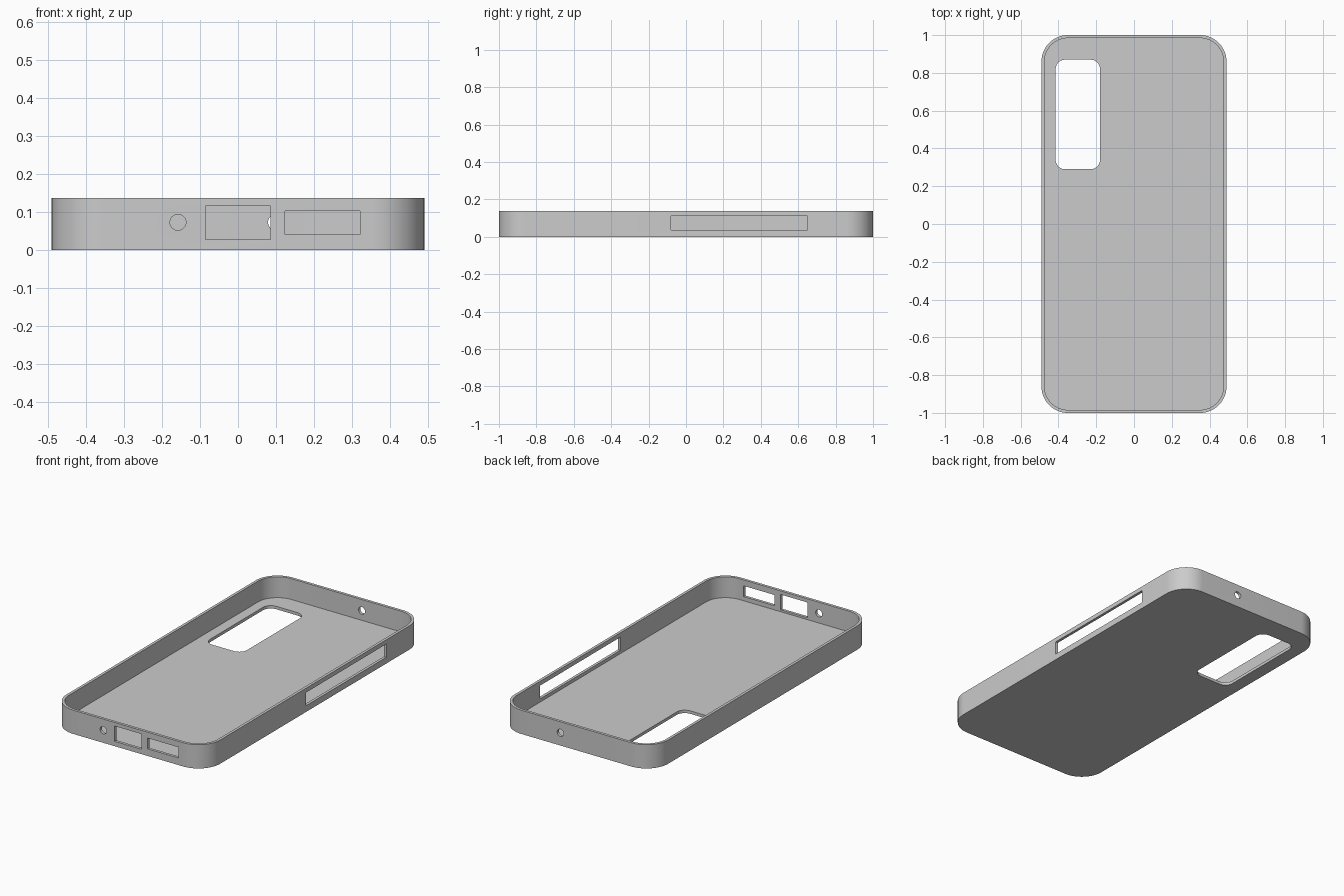
import bpy, bmesh, math
from mathutils import Matrix

if "Cube" in bpy.data.objects:
    bpy.data.objects.remove(bpy.data.objects["Cube"], do_unlink=True)

HALF_X, HALF_Y, HEIGHT = 0.49, 1.0, 0.137
WALL, FLOOR, CORNER = 0.016, 0.017, 0.14

grey = bpy.data.materials.new("case_grey")
grey.use_nodes = True
grey.diffuse_color = (0.6, 0.6, 0.6, 1)
grey.node_tree.nodes["Principled BSDF"].inputs["Base Color"].default_value = (0.6, 0.6, 0.6, 1)


def add_object(name, bm):
    bmesh.ops.recalc_face_normals(bm, faces=bm.faces)
    mesh = bpy.data.meshes.new(name)
    bm.to_mesh(mesh)
    bm.free()
    mesh.materials.append(grey)
    obj = bpy.data.objects.new(name, mesh)
    bpy.context.collection.objects.link(obj)
    return obj


def rounded_slab(name, x0, x1, y0, y1, z0, z1, radius, steps=16):
    """Rounded rectangle extruded upwards."""
    bm = bmesh.new()
    centres = [(x1 - radius, y1 - radius), (x0 + radius, y1 - radius),
               (x0 + radius, y0 + radius), (x1 - radius, y0 + radius)]
    verts = []
    for quarter, (cx, cy) in enumerate(centres):
        for i in range(steps + 1):
            a = (quarter + i / steps) * math.pi / 2
            verts.append(bm.verts.new((cx + radius * math.cos(a), cy + radius * math.sin(a), z0)))
    base = bm.faces.new(verts)
    top = bmesh.ops.extrude_face_region(bm, geom=[base])["geom"]
    bmesh.ops.translate(bm, vec=(0, 0, z1 - z0),
                        verts=[g for g in top if isinstance(g, bmesh.types.BMVert)])
    return add_object(name, bm)


def box(name, x0, x1, y0, y1, z0, z1):
    bm = bmesh.new()
    place = Matrix.Translation(((x0 + x1) / 2, (y0 + y1) / 2, (z0 + z1) / 2))
    size = Matrix.Diagonal((x1 - x0, y1 - y0, z1 - z0, 1))
    bmesh.ops.create_cube(bm, size=1, matrix=place @ size)
    return add_object(name, bm)


def round_hole(name, x, y, z, radius):
    bm = bmesh.new()
    place = Matrix.Translation((x, y, z)) @ Matrix.Rotation(math.pi / 2, 4, "X")
    bmesh.ops.create_cone(bm, cap_ends=True, segments=32, radius1=radius,
                          radius2=radius, depth=0.1, matrix=place)
    return add_object(name, bm)


# Outer body of the case
case = rounded_slab("phone_case", -HALF_X, HALF_X, -HALF_Y, HALF_Y, 0, HEIGHT, CORNER)

# Tray hollow, camera window, ports, side button slot and microphone holes
cutters = [
    rounded_slab("tray_cutter", -HALF_X + WALL, HALF_X - WALL, -HALF_Y + WALL, HALF_Y - WALL,
                 FLOOR, HEIGHT + 0.1, CORNER - WALL),
    rounded_slab("camera_window_cutter", -0.415, -0.18, 0.29, 0.87, -0.05, 0.05, 0.05, 10),
    box("charging_port_cutter", -0.086, 0.086, -1.05, -0.95, 0.028, 0.116),
    box("speaker_cutter", 0.124, 0.321, -1.05, -0.95, 0.041, 0.103),
    box("button_slot_cutter", 0.44, 0.54, -0.08, 0.65, 0.036, 0.112),
    round_hole("front_hole_cutter", -0.158, -1, 0.073, 0.021),
    round_hole("back_hole_cutter", 0.1, 1, 0.073, 0.021),
]

bpy.context.view_layer.objects.active = case
case.select_set(True)
for cutter in cutters:
    cut = case.modifiers.new(cutter.name, "BOOLEAN")
    cut.operation, cut.solver, cut.object = "DIFFERENCE", "EXACT", cutter
    bpy.ops.object.modifier_apply(modifier=cut.name)
    bpy.data.objects.remove(cutter, do_unlink=True)

# Smooth corners with crisp rims
bpy.ops.object.select_all(action="DESELECT")
case.select_set(True)
bpy.ops.object.shade_smooth_by_angle(angle=math.radians(30))
